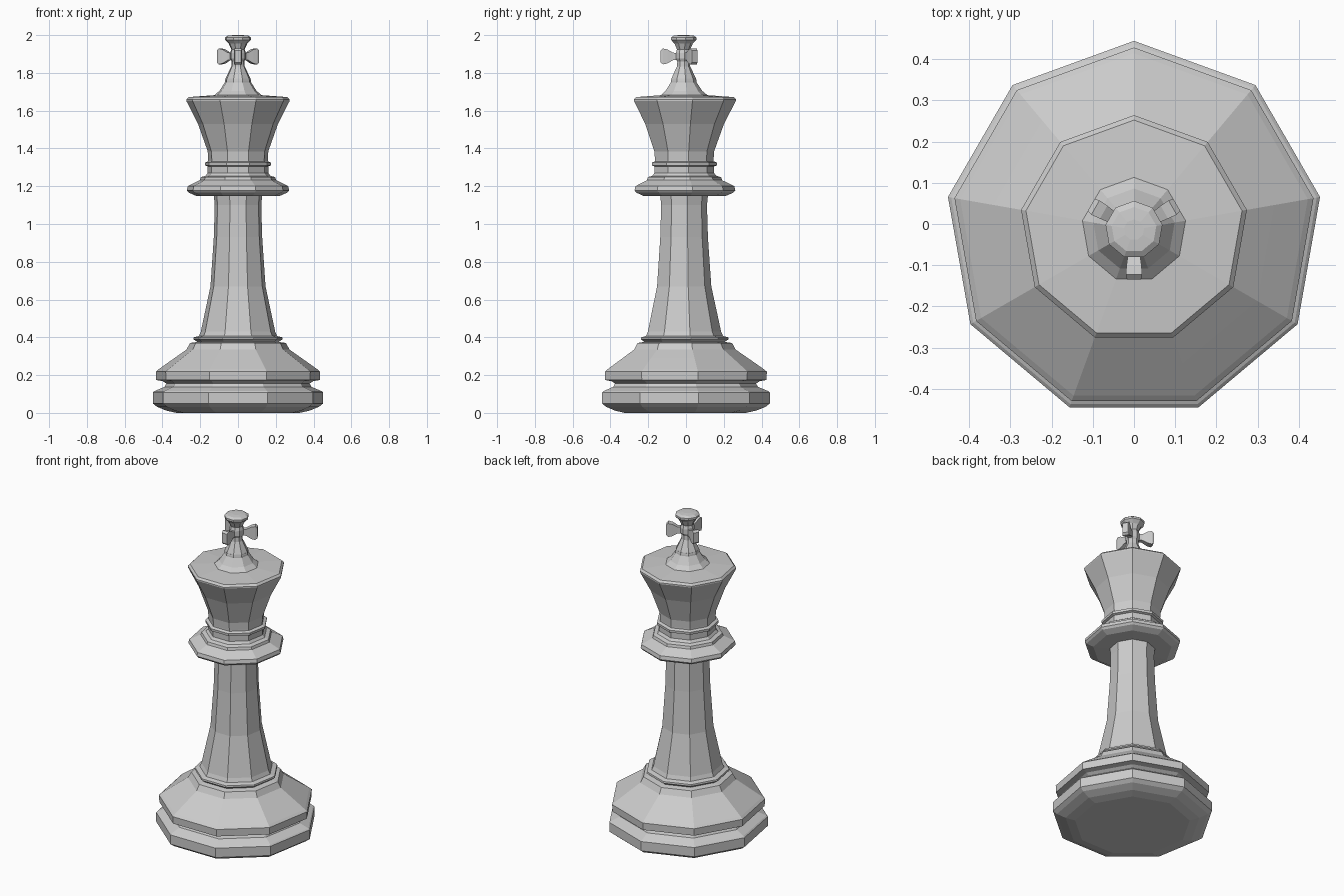
import bpy, bmesh
from math import sin, cos, pi, radians

SIDES = 9
CY = -0.014  # axis offset so the nine-sided bounds are centred


def make_object(name, bm):
    bmesh.ops.recalc_face_normals(bm, faces=bm.faces[:])
    mesh = bpy.data.meshes.new(name)
    bm.to_mesh(mesh)
    bm.free()
    ob = bpy.data.objects.new(name, mesh)
    ob.location.y = CY
    bpy.context.collection.objects.link(ob)
    return ob


def skin(bm, rings):
    """Join successive vertex rings and cap both ends."""
    loops = [[bm.verts.new(p) for p in r] for r in rings]
    for a, b in zip(loops, loops[1:]):
        n = len(a)
        for i in range(n):
            j = (i + 1) % n
            bm.faces.new((a[i], a[j], b[j], b[i]))
    bm.faces.new(loops[0])
    bm.faces.new(loops[-1])


def lathe(name, profile):
    """Nine-sided turned part from (radius, height) pairs, a corner facing +y."""
    bm = bmesh.new()
    ang = [pi / 2 + 2 * pi * i / SIDES for i in range(SIDES)]
    skin(bm, [[(r * cos(a), r * sin(a), z) for a in ang] for r, z in profile])
    return make_object(name, bm)


# Stepped foot
lathe("base", [
    (0.33, 0), (0.385, 0.012), (0.435, 0.032), (0.458, 0.05), (0.458, 0.108),
    (0.45, 0.115), (0.395, 0.138), (0.385, 0.155), (0.405, 0.168),
    (0.44, 0.174), (0.442, 0.218), (0.428, 0.23), (0.345, 0.288),
    (0.277, 0.335), (0.258, 0.37), (0.225, 0.375)])

# Small ring and tapering shaft
lathe("shaft", [
    (0.215, 0.37), (0.225, 0.38), (0.24, 0.39), (0.238, 0.4), (0.21, 0.407),
    (0.2, 0.43), (0.148, 0.67), (0.13, 0.93), (0.125, 1.1), (0.13, 1.15)])

# Wide collar and the thin neck ring above it
lathe("collar", [
    (0.12, 1.147), (0.225, 1.149), (0.265, 1.166), (0.275, 1.178), (0.27, 1.2),
    (0.205, 1.232), (0.2, 1.248), (0.175, 1.255), (0.163, 1.27),
    (0.163, 1.305), (0.177, 1.31), (0.178, 1.325), (0.16, 1.332), (0.16, 1.36)])

# Flared crown with its domed lid
lathe("crown", [
    (0.16, 1.34), (0.163, 1.385), (0.215, 1.53), (0.278, 1.652), (0.278, 1.66),
    (0.266, 1.672), (0.127, 1.682), (0.1, 1.705), (0.07, 1.75), (0.068, 1.768)])

# Finial stem and cap
lathe("finial", [
    (0.07, 1.76), (0.066, 1.772), (0.036, 1.835), (0.034, 1.86), (0.042, 1.875),
    (0.042, 1.905), (0.036, 1.925), (0.05, 1.955), (0.07, 1.975),
    (0.07, 1.987), (0.055, 1.997), (0.025, 2.0)])

# Three flared finial arms: (reach, half width, half height)
ARM = [(0.02, 0.014, 0.018), (0.055, 0.014, 0.02), (0.085, 0.018, 0.037),
       (0.108, 0.02, 0.042), (0.12, 0.017, 0.031)]
ZC = 1.887
for k, deg in enumerate((270, 30, 150)):
    bm = bmesh.new()
    skin(bm, [[(r, -w, ZC - h), (r, w, ZC - h), (r, w, ZC + h), (r, -w, ZC + h)]
              for r, w, h in ARM])
    arm = make_object(f"finial_arm_{k + 1}", bm)
    arm.rotation_euler.z = radians(deg)
